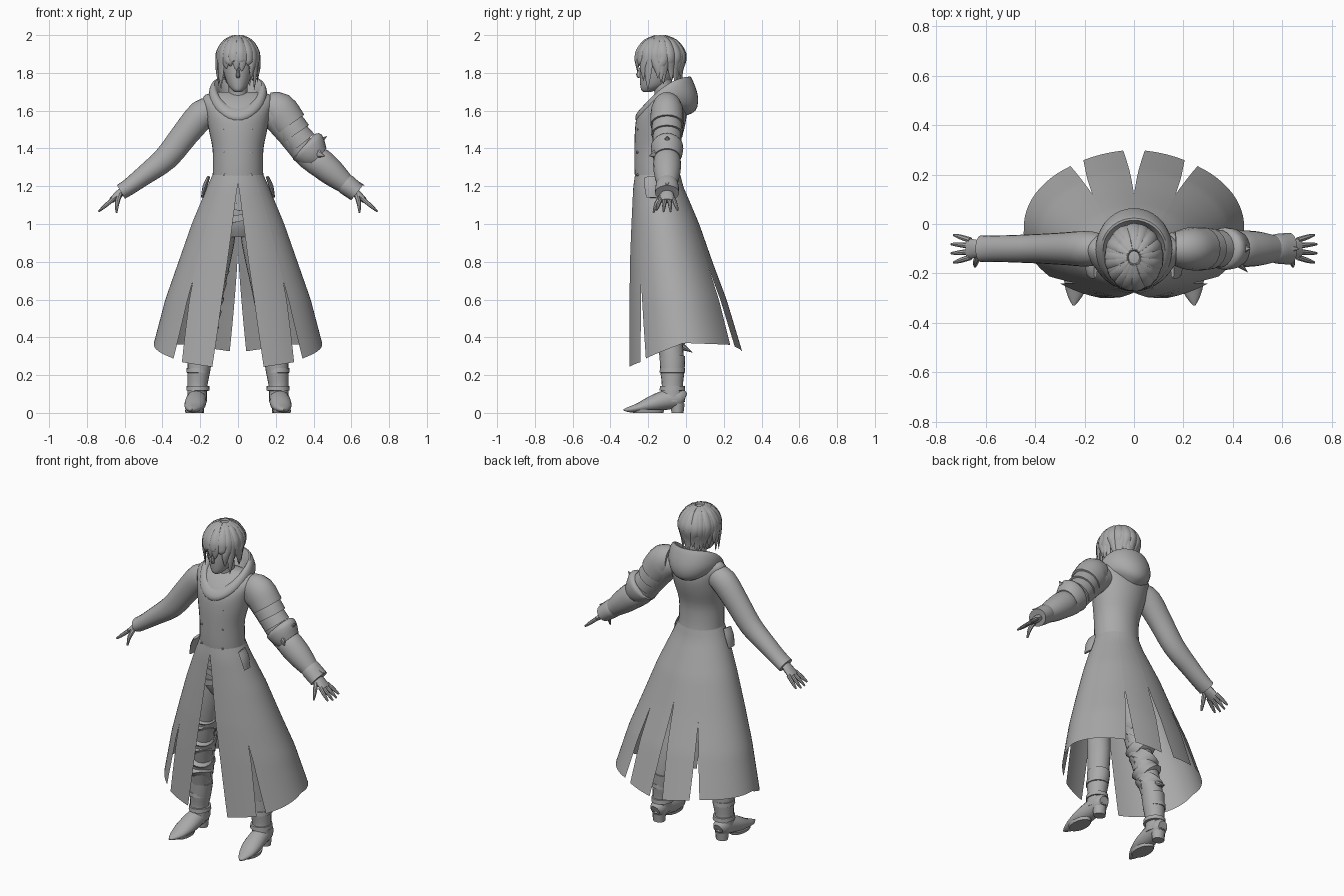
import bpy, bmesh, random
from math import sin, cos, pi, radians
from mathutils import Vector

random.seed(4)
if "Cube" in bpy.data.objects:
    bpy.data.objects.remove(bpy.data.objects["Cube"])

grey = bpy.data.materials.new("plain grey")
grey.use_nodes = True
grey.diffuse_color = (0.4, 0.4, 0.4, 1)
grey.node_tree.nodes["Principled BSDF"].inputs["Base Color"].default_value = (0.4, 0.4, 0.4, 1)
parts = []
Y_AXIS, Z_AXIS = Vector((0, 1, 0)), Vector((0, 0, 1))


def grid(name, rows, closed=True, caps=True):
    """Skin a list of equally long point rows."""
    bm = bmesh.new()
    vs = [[bm.verts.new(p) for p in row] for row in rows]
    n = len(vs[0])
    for a, b in zip(vs, vs[1:]):
        for j in range(n if closed else n - 1):
            k = (j + 1) % n
            bm.faces.new((a[j], a[k], b[k], b[j]))
    if closed and caps:
        bm.faces.new(vs[0])
        bm.faces.new(vs[-1])
    bmesh.ops.recalc_face_normals(bm, faces=bm.faces)
    mesh = bpy.data.meshes.new(name)
    bm.to_mesh(mesh)
    bm.free()
    mesh.materials.append(grey)
    obj = bpy.data.objects.new(name, mesh)
    bpy.context.collection.objects.link(obj)
    parts.append(obj)
    return obj


def smooth(st, steps):
    """Catmull-Rom interpolation of stations."""
    out = []
    for i in range(len(st) - 1):
        p = [st[max(0, min(len(st) - 1, i + k))] for k in (-1, 0, 1, 2)]
        for s in range(steps):
            t = s / steps
            out.append([b + t * ((c - a) / 2 + t * ((a - 2.5 * b + 2 * c - d / 2)
                        + t * (1.5 * (b - c) + (d - a) / 2))) for a, b, c, d in zip(*p)])
    return out + [list(st[-1])]


def tube(name, stations, sides=16, flat=False, steps=3, side=Y_AXIS, caps=True):
    """Loft along stations of x, y, z, half width along side, half depth across it."""
    st = smooth(stations, steps)
    rows = []
    for i, s in enumerate(st):
        here = Vector(s[:3])
        tan = Vector(st[min(i + 1, len(st) - 1)][:3]) - Vector(st[max(i - 1, 0)][:3])
        tan = Z_AXIS if flat else tan.normalized()
        v = tan.cross(side).normalized()
        u = v.cross(tan)
        rows.append([here + u * s[3] * cos(2 * pi * k / sides) + v * s[4] * sin(2 * pi * k / sides)
                     for k in range(sides)])
    return grid(name, rows, caps=caps)


def column(name, rings, **kw):
    """Stack of level rings: z, y centre, half depth, half width."""
    return tube(name, [(0, c, z, b, a) for z, c, b, a in rings], flat=True, **kw)


def spike(name, base, tip, radius, side=Y_AXIS):
    return tube(name, [(*base, radius, radius * 0.6), (*tip, 0.001, 0.001)], 8, steps=1, side=side)


def lookup(table, x):
    """Piecewise linear table of key and values."""
    for a, b in zip(table, table[1:]):
        if x <= b[0]:
            t = max(0, (x - a[0]) / (b[0] - a[0]))
            return [p + (q - p) * t for p, q in zip(a[1:], b[1:])]
    return table[-1][1:]


# Coat body
column("coat_body", [(1.24, -.15, .12, .135), (1.3, -.155, .118, .133), (1.4, -.155, .118, .135),
                     (1.5, -.14, .13, .155), (1.58, -.127, .13, .17), (1.645, -.11, .1, .19),
                     (1.685, -.1, .06, .17), (1.7, -.1, .03, .1)], sides=32)

# Coat skirt: flared panels parted by slits (angle, half width, apex height, curve)
FLARE = [(.2, .012, .325, .49), (.6, -.045, .26, .385), (.8, -.08, .22, .315), (1, -.11, .18, .245),
         (1.2, -.147, .132, .162), (1.26, -.15, .12, .135)]
HEM = [(0, .225), (40, .27), (48, .29), (90, .37), (145, .36), (180, .32)]
SLITS = [(0, 16.5, 1.2, .55), (43, 4, .7, 1), (149, 4, .77, 1), (180, 5.5, .86, 1)]
ROWS = 28
for s, label in ((1, "left"), (-1, "right")):
    for i, (lo, hi) in enumerate(zip(SLITS, SLITS[1:])):
        cols = max(5, int((hi[0] - lo[0]) / 5))
        rows = []
        for r in range(ROWS + 1):
            edge = []
            for (ang, half, apex, curve), sign in ((lo, 1), (hi, -1)):
                hem = lookup(HEM, ang + sign * half)[0]
                z = 1.26 + (hem - 1.26) * r / ROWS
                edge.append(ang + sign * half * max(0, (apex - z) / (apex - hem)) ** curve)
            row = []
            for c in range(cols + 1):
                deg = edge[0] + (edge[1] - edge[0]) * c / cols
                z = 1.26 + (lookup(HEM, deg)[0] - 1.26) * r / ROWS
                mid, b, a = lookup(FLARE, z)
                row.append((s * a * sin(radians(deg)), mid - b * cos(radians(deg)), z))
            rows.append(row)
        grid(label + "_skirt_" + ("front", "side", "back")[i], rows, closed=False)
    # Pocket flap and buttons
    tube(label + "_pocket_flap", [(s * .155, -.185, 1.25, .035, .008), (s * .175, -.18, 1.2, .04, .012),
                                  (s * .19, -.18, 1.14, .03, .006)], 8)
    for z in (1.26, 1.38, 1.5):
        y = -.255 if z < 1.5 else -.25
        tube(label + "_button", [(s * .07, y + .02, z, .007, .007), (s * .07, y - .006, z, .006, .006)],
             8, steps=1, side=Z_AXIS)

# Hood: half width, then y front, y back, then z front, side, back
rows = []
for a, yf, yb, zf, zs, zb in smooth([(.07, -.17, -.06, 1.6, 1.64, 1.64), (.1, -.21, -.02, 1.6, 1.69, 1.7),
                                     (.125, -.225, .015, 1.615, 1.735, 1.78), (.148, -.25, .04, 1.6, 1.72, 1.75),
                                     (.155, -.268, .064, 1.57, 1.675, 1.67), (.14, -.262, .05, 1.545, 1.635, 1.6),
                                     (.11, -.23, -.01, 1.54, 1.62, 1.57)], 3):
    row = []
    for k in range(36):
        c = cos(2 * pi * k / 36)
        z = zs + (zf - zb) / 2 * c + ((zf + zb) / 2 - zs) * c * c
        row.append((a * sin(2 * pi * k / 36), (yf + yb) / 2 + (yf - yb) / 2 * c, z))
    rows.append(row)
grid("hood", rows, caps=False)

# Neck, head and nose
column("neck", [(1.56, -.11, .055, .06), (1.66, -.115, .05, .05), (1.77, -.125, .05, .05)])
column("head", [(1.7, -.205, .022, .018), (1.71, -.195, .042, .032), (1.735, -.172, .07, .053),
                (1.78, -.155, .09, .07), (1.83, -.147, .097, .081), (1.89, -.14, .1, .086),
                (1.94, -.135, .08, .072), (1.97, -.13, .03, .03)], sides=24)
tube("nose", [(0, -.238, 1.825, .008, .006), (0, -.25, 1.79, .014, .01), (0, -.242, 1.778, .008, .01)], 8)


def scalp(deg, polar, lift=1.0):
    p, t = radians(polar), radians(deg)
    return Vector((.107 * lift * sin(p) * sin(t), -.135 - .125 * lift * sin(p) * cos(t), 1.878 + .112 * lift * cos(p)))


# Hair cap, short over the face and low at the nape
grid("hair_cap", [[scalp(k * 10, 4 + (105 - 32 * cos(radians(k * 10))) * r / 12) for k in range(36)]
                  for r in range(13)])

# Hair locks in two layers
LOCK_END = [(0, 1.825), (35, 1.81), (50, 1.74), (70, 1.71), (95, 1.75), (180, 1.74)]
for layer, count in ((0, 22), (1, 17)):
    for k in range(count):
        deg = (k + layer / 2) * 360 / count + random.uniform(-5, 5)
        turn = min(deg % 360, 360 - deg % 360)
        end = lookup(LOCK_END, turn)[0] + random.uniform(-.015, .02) + layer * .035
        side = Vector((cos(radians(deg)), sin(radians(deg)), 0))
        path = [(*scalp(deg, p, 1.0 + .02 * layer), w, .011) for p, w in ((12, .008), (40, .022), (70, .027), (92, .025))]
        low = scalp(deg + random.uniform(-8, 8), 95, 1.0 - .12 * (turn > 100) + .03 * layer)
        path.append((low.x, low.y, (1.87 + end) / 2, .019, .008))
        path.append((low.x * .95, low.y, end, .001, .001))
        tube("hair_lock", path, 8, side=side)

for s, label in ((1, "left"), (-1, "right")):
    # Sleeve
    tube(label + "_sleeve", [(s * x, -.1, z, u, v) for x, z, u, v in (
        (.13, 1.6, .06, .07), (.19, 1.58, .072, .078), (.28, 1.475, .066, .072), (.38, 1.35, .06, .066),
        (.5, 1.255, .055, .052), (.58, 1.195, .053, .044), (.62, 1.17, .054, .042))], 20)
    # Hand with four fingers and a thumb
    wrist, reach = Vector((s * .605, -.1, 1.18)), Vector((s * .76, 0, -.65))

    def at(along, across):
        return tuple(wrist + reach * along + Y_AXIS * across)
    tube(label + "_palm", [(*at(0, 0), .028, .02), (*at(.04, 0), .036, .021), (*at(.09, 0), .042, .014)], 12)
    for i in range(4):
        f = i - 1.5
        tip = .182 - .012 * abs(f)
        tube(label + "_finger", [(*at(.075, f * .023), .012, .012), (*at(.13, f * .032), .01, .01),
                                 (*at(tip, f * .037), .005, .005)], 8)
    tube(label + "_thumb", [(s * .625, -.12, 1.16, .014, .014), (s * .64, -.155, 1.11, .012, .012),
                            (s * .643, -.172, 1.06, .005, .005)], 8, side=Vector((1, 0, 0)))

    # Leg and boot
    tube(label + "_leg", [(s * x, y, z, u, v) for x, y, z, u, v in (
        (.075, -.14, 1.08, .09, .075), (.1, -.145, .9, .088, .08), (.14, -.14, .65, .068, .066),
        (.175, -.1, .45, .07, .064), (.205, -.072, .27, .062, .058), (.213, -.07, .15, .05, .048))], 20)
    tube(label + "_boot_shaft", [(s * .2, -.072, .3, .068, .064), (s * .208, -.072, .22, .064, .06),
                                 (s * .215, -.072, .14, .056, .052), (s * .217, -.075, .06, .07, .052)], 20)
    for z in (.13, .225):
        tube(label + "_boot_band", [(s * .212, -.072, z + d, r, r - .006) for d, r in ((.014, .05), (.012, .066), (-.012, .068), (-.014, .05))], 20, steps=1)
    tube(label + "_boot_foot", [(s * x, y, z, u, v) for x, y, z, u, v in (
        (.217, -.005, .075, .03, .03), (.217, -.03, .08, .046, .05), (.22, -.1, .07, .053, .053),
        (.227, -.18, .048, .057, .043), (.235, -.25, .028, .046, .025), (.241, -.3, .018, .025, .015),
        (.244, -.33, .016, .004, .004))], 16, side=Vector((1, 0, 0)))
    tube(label + "_boot_heel", [(s * .217, -.045, .05, .038, .04), (s * .217, -.045, 0, .032, .036)], 12, steps=1, flat=True)
    tube(label + "_boot_sole", [(s * .232, -.2, .018, .085, .05), (s * .232, -.2, 0, .08, .046)], 16, steps=1, flat=True)

# Pelvis and crossed belts
column("pelvis", [(.93, -.14, .07, .09), (1.0, -.145, .1, .145), (1.1, -.15, .105, .15), (1.23, -.15, .105, .125)], sides=24)
for z, tilt in ((1.03, .03), (1.09, -.03), (1.15, .02)):
    rows = [[(.16 * g * sin(2 * pi * k / 24), -.147 - .115 * g * cos(2 * pi * k / 24), z + h + tilt * sin(2 * pi * k / 24))
             for k in range(24)] for g, h in ((.9, .018), (1, .018), (1, -.018), (.9, -.018))]
    grid("belt", rows, caps=False)

# Wrapped straps on the right leg
for i in range(7):
    z = .38 + .075 * i
    x = -.19 + .012 * i
    y = -.09 - .045 * min(1, i / 4)
    lean = .022 * (-1) ** i
    r = .074 + .002 * i
    tube("leg_strap", [(x - lean / 2, y, z + .024, r - .02, r - .022), (x - lean / 2, y + lean, z + .022, r, r - .004),
                       (x + lean / 2, y - lean, z - .022, r, r - .004), (x + lean / 2, y, z - .024, r - .02, r - .022)], 18, steps=1)
spike("strap_end", (-.2, -.02, .35), (-.2, .035, .32), .03, Vector((1, 0, 0)))

# Left arm armour: overlapping lames, elbow guard and gauntlet
ARMOUR = {
    "pauldron": ((.165, 1.61, .07, .085), (.215, 1.6, .085, .098), (.26, 1.545, .088, .095), (.275, 1.525, .088, .092)),
    "upper_lame": ((.25, 1.55, .07, .075), (.27, 1.525, .08, .084), (.305, 1.475, .084, .086)),
    "lower_lame": ((.28, 1.5, .068, .07), (.3, 1.475, .075, .078), (.34, 1.425, .078, .082)),
    "elbow_guard": ((.355, 1.42, .07, .075), (.365, 1.41, .085, .1), (.395, 1.375, .082, .088), (.42, 1.35, .07, .07)),
    "gauntlet": ((.4, 1.365, .06, .062), (.43, 1.33, .073, .076), (.5, 1.27, .07, .07), (.57, 1.21, .054, .052)),
    "gauntlet_cuff": ((.555, 1.225, .05, .048), (.575, 1.208, .06, .055), (.63, 1.165, .064, .05))}
for name, st in ARMOUR.items():
    tube(name, [(x, -.1, z, u, v) for x, z, u, v in st], 20)
spike("elbow_top_spike", (.4, -.1, 1.41), (.47, -.1, 1.465), .055)
spike("elbow_under_spike", (.36, -.1, 1.36), (.3, -.1, 1.335), .05)
spike("elbow_front_spike", (.4, -.14, 1.38), (.46, -.195, 1.36), .04, Z_AXIS)
spike("cuff_spike", (.57, -.1, 1.24), (.67, -.1, 1.205), .04)

# Smooth shading with crisp edges
for obj in bpy.context.selected_objects:
    obj.select_set(False)
for obj in parts:
    obj.select_set(True)
bpy.context.view_layer.objects.active = parts[0]
bpy.ops.object.shade_smooth_by_angle(angle=radians(38))
